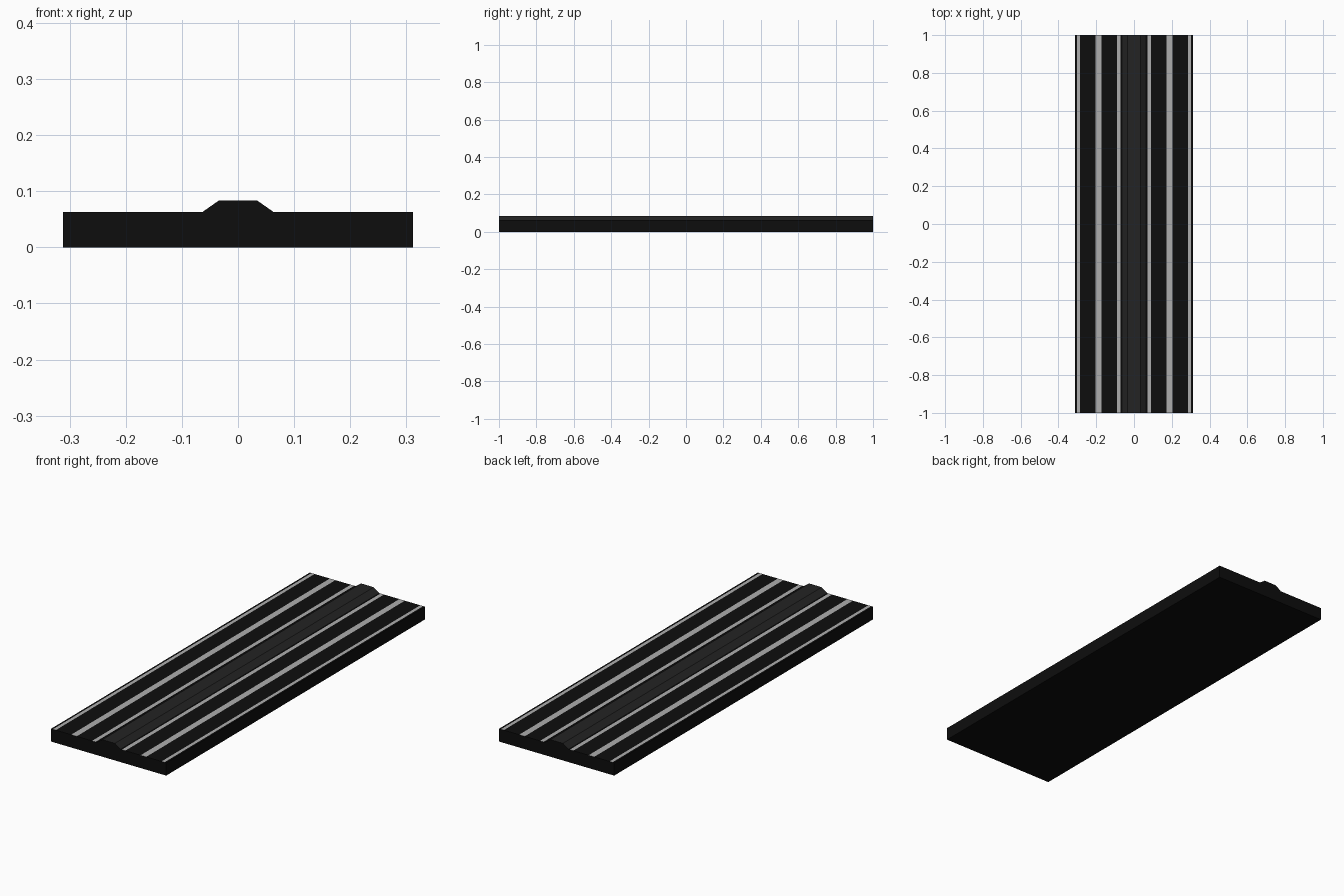
import bpy, bmesh

if "Cube" in bpy.data.objects:
    bpy.data.objects.remove(bpy.data.objects["Cube"])

HALF_LEN, TOP, HUMP_TOP = 1.0, 0.0625, 0.0835


def material(name, value):
    m = bpy.data.materials.new(name)
    m.diffuse_color = (value, value, value, 1)
    m.use_nodes = True
    m.node_tree.nodes["Principled BSDF"].inputs["Base Color"].default_value = m.diffuse_color
    return m


BLACK, PALE, DARK = 0, 1, 2
materials = [material("black_surface", 0.004),
             material("pale_stripe", 0.42),
             material("dark_grey_hump", 0.017)]

# Right half of the cross-section, centre outwards: x, z, finish up to that point
half = [(0.034, HUMP_TOP, DARK), (0.064, TOP, DARK),
        (0.071, TOP, BLACK), (0.090, TOP, PALE),
        (0.173, TOP, BLACK), (0.203, TOP, PALE),
        (0.286, TOP, BLACK), (0.302, TOP, PALE),
        (0.3115, TOP, BLACK), (0.3115, 0.0, BLACK)]

# Mirror into a closed outline; finishes[i] belongs to the edge i -> i + 1
outline = [(-x, z) for x, z, f in reversed(half)] + [(x, z) for x, z, f in half]
side = [f for x, z, f in half[1:]]
finishes = side[::-1] + [DARK] + side + [BLACK]

# Striped track bed with raised centre hump, extruded along y
bm = bmesh.new()
front = [bm.verts.new((x, -HALF_LEN, z)) for x, z in outline]
back = [bm.verts.new((x, HALF_LEN, z)) for x, z in outline]
n = len(outline)
for i, finish in enumerate(finishes):
    j = (i + 1) % n
    bm.faces.new((front[i], front[j], back[j], back[i])).material_index = finish

# End caps
bm.faces.new(front)
bm.faces.new(back[::-1])
bmesh.ops.recalc_face_normals(bm, faces=bm.faces)

mesh = bpy.data.meshes.new("striped_track_bed")
bm.to_mesh(mesh)
bm.free()
for m in materials:
    mesh.materials.append(m)
bpy.context.collection.objects.link(bpy.data.objects.new("striped_track_bed", mesh))
